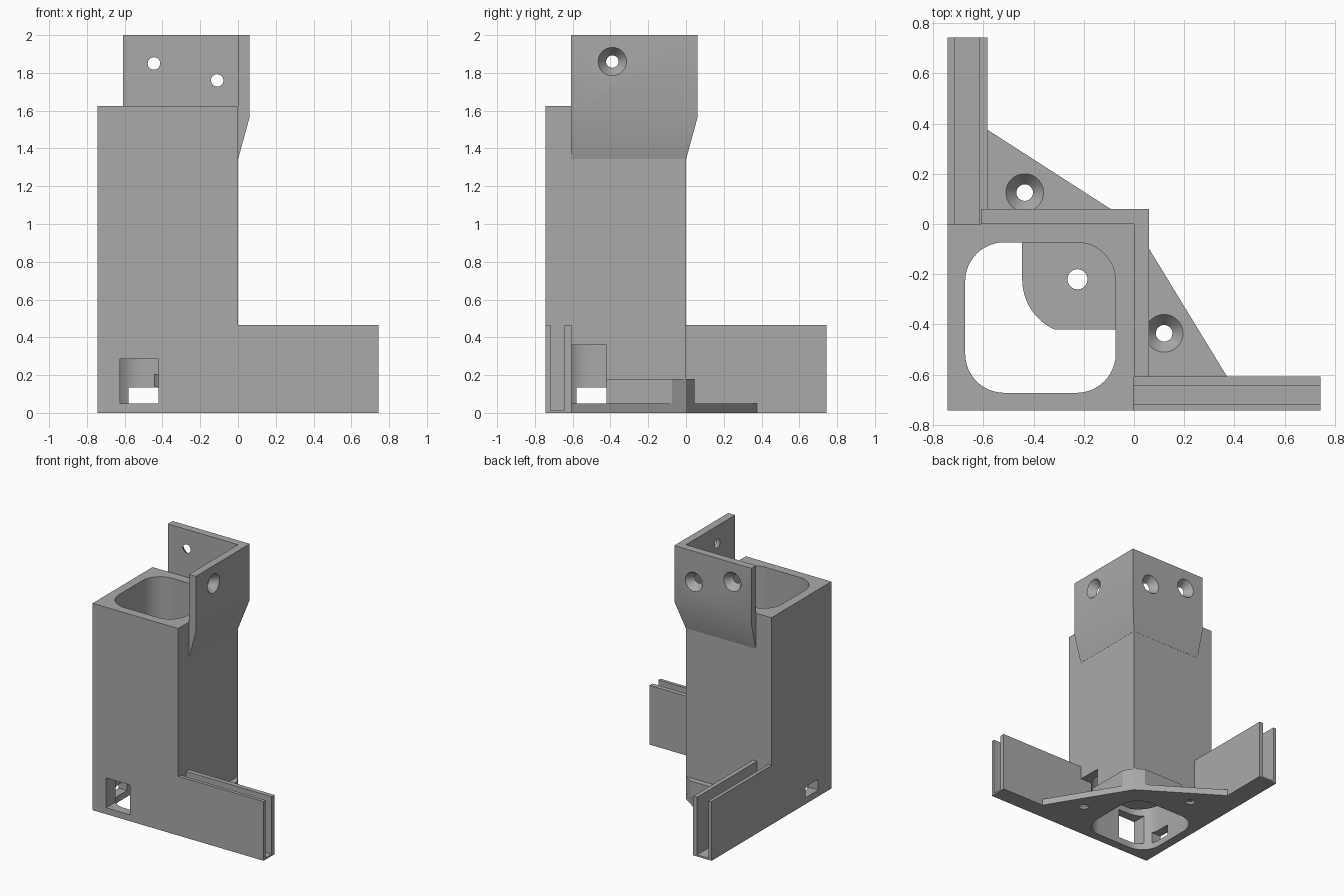
import bpy, bmesh
from math import cos, sin, radians
from mathutils import Vector, Matrix

cube = bpy.data.objects.get("Cube")
if cube:
    bpy.data.objects.remove(cube, do_unlink=True)

grey = bpy.data.materials.new("plain_grey")
grey.use_nodes = True
grey.diffuse_color = (0.4, 0.4, 0.4, 1)
grey.node_tree.nodes["Principled BSDF"].inputs["Base Color"].default_value = grey.diffuse_color

HALF = 0.743     # half the footprint
HOLE, SINK = 0.033, 0.075
parts = []


def add(name, bm):
    bmesh.ops.recalc_face_normals(bm, faces=bm.faces)
    mesh = bpy.data.meshes.new(name)
    bm.to_mesh(mesh)
    bm.free()
    mesh.materials.append(grey)
    obj = bpy.data.objects.new(name, mesh)
    bpy.context.collection.objects.link(obj)
    return obj


def loft(name, rings):
    """Closed solid through matching rings of points."""
    bm = bmesh.new()
    loops = [[bm.verts.new(p) for p in ring] for ring in rings]
    bm.faces.new(loops[0])
    bm.faces.new(loops[-1])
    n = len(loops[0])
    for low, high in zip(loops, loops[1:]):
        for i in range(n):
            j = (i + 1) % n
            bm.faces.new((low[i], low[j], high[j], high[i]))
    return add(name, bm)


def prism(name, outline, start, end, axis="Z"):
    """Extrude an outline; (x, y) along Z, (y, z) along X, (x, z) along Y."""
    place = {"Z": lambda u, v, w: (u, v, w),
             "X": lambda u, v, w: (w, u, v),
             "Y": lambda u, v, w: (u, w, v)}[axis]
    return loft(name, [[place(u, v, w) for u, v in outline] for w in (start, end)])


def rect(u0, u1, v0, v1):
    return [(u0, v0), (u1, v0), (u1, v1), (u0, v1)]


def arc(cx, cy, r, a0, a1, n=12):
    angles = [radians(a0 + (a1 - a0) * i / n) for i in range(n + 1)]
    return [(cx + r * cos(a), cy + r * sin(a)) for a in angles]


def cut(obj, cutter):
    cutter.hide_render = True
    mod = obj.modifiers.new("cut", "BOOLEAN")
    mod.operation, mod.solver, mod.object = "DIFFERENCE", "EXACT", cutter
    bpy.context.view_layer.objects.active = obj
    bpy.ops.object.modifier_apply(modifier=mod.name)
    bpy.data.objects.remove(cutter, do_unlink=True)


def drill(obj, mouth, direction, depth, sink=True, radius=HOLE):
    """Drill from the mouth inwards against direction, with a conical countersink."""
    axis = Vector(direction)
    turn = axis.to_track_quat("Z", "Y").to_matrix().to_4x4()
    slope = (SINK - HOLE) / depth
    shapes = [(radius, radius, depth + 0.04, -depth / 2)]
    if sink:
        lift = 0.002
        shapes.append((HOLE, SINK + slope * lift, depth + lift, (lift - depth) / 2))
    for r_in, r_out, length, centre in shapes:
        bm = bmesh.new()
        bmesh.ops.create_cone(bm, cap_ends=True, segments=40, radius1=r_in, radius2=r_out,
                              depth=length,
                              matrix=Matrix.Translation(Vector(mouth) + axis * centre) @ turn)
        cut(obj, add("drill", bm))


# Square tower with a rounded bore
tower = prism("tower", rect(-HALF, 0, -HALF, 0), 0, 1.625)
lo, hi, r = -0.672, -0.073, 0.155
bore = []
for cx, cy, a in ((hi - r, hi - r, 0), (lo + r, hi - r, 90),
                  (lo + r, lo + r, 180), (hi - r, lo + r, 270)):
    bore += arc(cx, cy, r, a, a + 90)
cut(tower, prism("bore_cutter", bore, -0.1, 1.8))

# Cable windows near the foot of each wall
MID = -0.37
cut(tower, prism("front_window", rect(-0.625, -0.42, 0.05, 0.285), -0.9, MID, "Y"))
cut(tower, prism("back_window", rect(-0.58, -0.42, 0.05, 0.135), MID, 0.1, "Y"))
cut(tower, prism("right_window", rect(-0.605, -0.42, 0.05, 0.36), MID, 0.1, "X"))
cut(tower, prism("left_window", rect(-0.58, -0.42, 0.05, 0.135), -0.9, MID, "X"))
parts.append(tower)


# Panel channels, U-shaped in section
def channel(name, slot_start, slot_end, inner, axis):
    top, floor = 0.465, 0.013
    outline = [(-HALF, 0), (inner, 0), (inner, top), (slot_end, top), (slot_end, floor),
               (slot_start, floor), (slot_start, top), (-HALF, top)]
    return prism(name, outline, 0, HALF, axis)


parts.append(channel("front_channel", -0.717, -0.643, -0.607, "X"))
parts.append(channel("side_channel", -0.715, -0.617, -0.583, "Y"))

# Triangular foot gussets with countersunk screw holes
PLATE = 0.05
for name, outline, hole in (
        ("right_gusset", [(0, 0), (0, -0.607), (0.37, -0.607)], (0.12, -0.435, PLATE)),
        ("back_gusset", [(0, 0), (-0.583, 0.375), (-0.583, 0)], (-0.435, 0.125, PLATE))):
    gusset = prism(name, outline, 0, PLATE)
    drill(gusset, hole, (0, 0, 1), PLATE)
    parts.append(gusset)

# Raised ribs where the gussets meet the tower
RIB = 0.045
parts.append(prism("right_rib", [(0, -0.42), (RIB, -0.42), (RIB, -0.074), (0, 0)], PLATE, 0.18))
parts.append(prism("back_rib", [(0, 0), (-0.07, RIB), (-0.42, RIB), (-0.42, 0)], PLATE, 0.18))

# Screw tab inside the bore
tab = prism("inner_tab", arc(-0.225, -0.22, 0.22, 180, 245.4, 16)
            + [(-0.06, -0.42), (-0.06, -0.06), (-0.445, -0.06)], 0.14, 0.205)
drill(tab, (-0.225, -0.22, 0.205), (0, 0, 1), 0.065, sink=False, radius=0.04)
parts.append(tab)

# Angled mounting flange, tapering into the tower
END, THICK = -0.61, 0.06
flange = loft("mounting_flange", [
    [(END, t, z), (t, t, z), (t, END, z), (0, END, z), (0, 0, z), (END, 0, z)]
    for t, z in ((0.001, 1.345), (THICK, 1.56), (THICK, 2))])
drill(flange, (-0.445, THICK, 1.85), (0, 1, 0), THICK)
drill(flange, (-0.11, THICK, 1.76), (0, 1, 0), THICK)
drill(flange, (THICK, -0.39, 1.86), (1, 0, 0), THICK)
parts.append(flange)

# Smooth the round surfaces, keep corners crisp
for obj in parts:
    bpy.ops.object.select_all(action="DESELECT")
    obj.select_set(True)
    bpy.context.view_layer.objects.active = obj
    bpy.ops.object.shade_smooth_by_angle(angle=radians(20))
